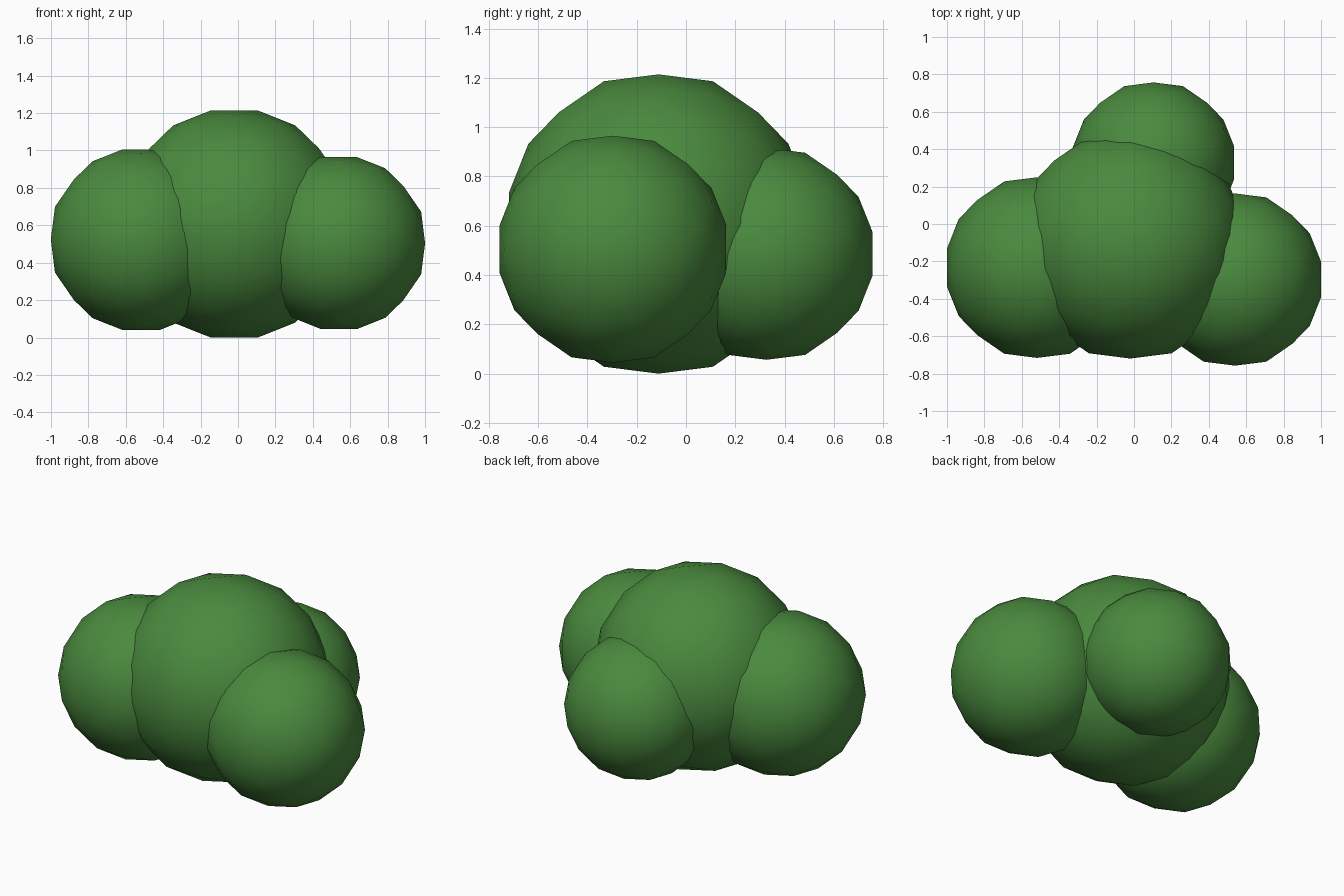
import bpy
import bmesh
from mathutils import Vector

cube = bpy.data.objects.get("Cube")
if cube:
    bpy.data.objects.remove(cube, do_unlink=True)

# Leaf colour
leaf = bpy.data.materials.new("leaf_green")
leaf.use_nodes = True
green = (0.068, 0.254, 0.048, 1.0)
leaf.diffuse_color = green
bsdf = next(n for n in leaf.node_tree.nodes if n.type == "BSDF_PRINCIPLED")
bsdf.inputs["Base Color"].default_value = green
bsdf.inputs["Roughness"].default_value = 0.9

GOLDEN = (1 + 5 ** 0.5) / 2


def leaf_ball(name, centre, radius):
    """Icosahedron standing on an edge, each edge split in three and rounded."""
    bm = bmesh.new()
    for a in (-1, 1):
        for b in (-GOLDEN, GOLDEN):
            for co in ((a, 0, b), (0, b, a), (b, a, 0)):
                bm.verts.new(co)
    bmesh.ops.convex_hull(bm, input=bm.verts[:])
    bmesh.ops.subdivide_edges(bm, edges=bm.edges[:], cuts=2, use_grid_fill=True)
    bmesh.ops.triangulate(bm, faces=bm.faces[:])
    for v in bm.verts:
        v.co = v.co.normalized() * radius
    bmesh.ops.recalc_face_normals(bm, faces=bm.faces[:])
    for f in bm.faces:
        f.smooth = True
    mesh = bpy.data.meshes.new(name)
    bm.to_mesh(mesh)
    bm.free()
    mesh.materials.append(leaf)
    obj = bpy.data.objects.new(name, mesh)
    obj.location = Vector(centre)
    bpy.context.collection.objects.link(obj)
    return obj


# Large middle clump with three smaller ones around it
leaf_ball("middle_clump", (-0.02, -0.112, 0.607), 0.62)
leaf_ball("right_clump", (-0.518, -0.233, 0.523), 0.493)
leaf_ball("left_clump", (0.54, -0.297, 0.505), 0.47)
leaf_ball("back_clump", (0.105, 0.327, 0.486), 0.439)
